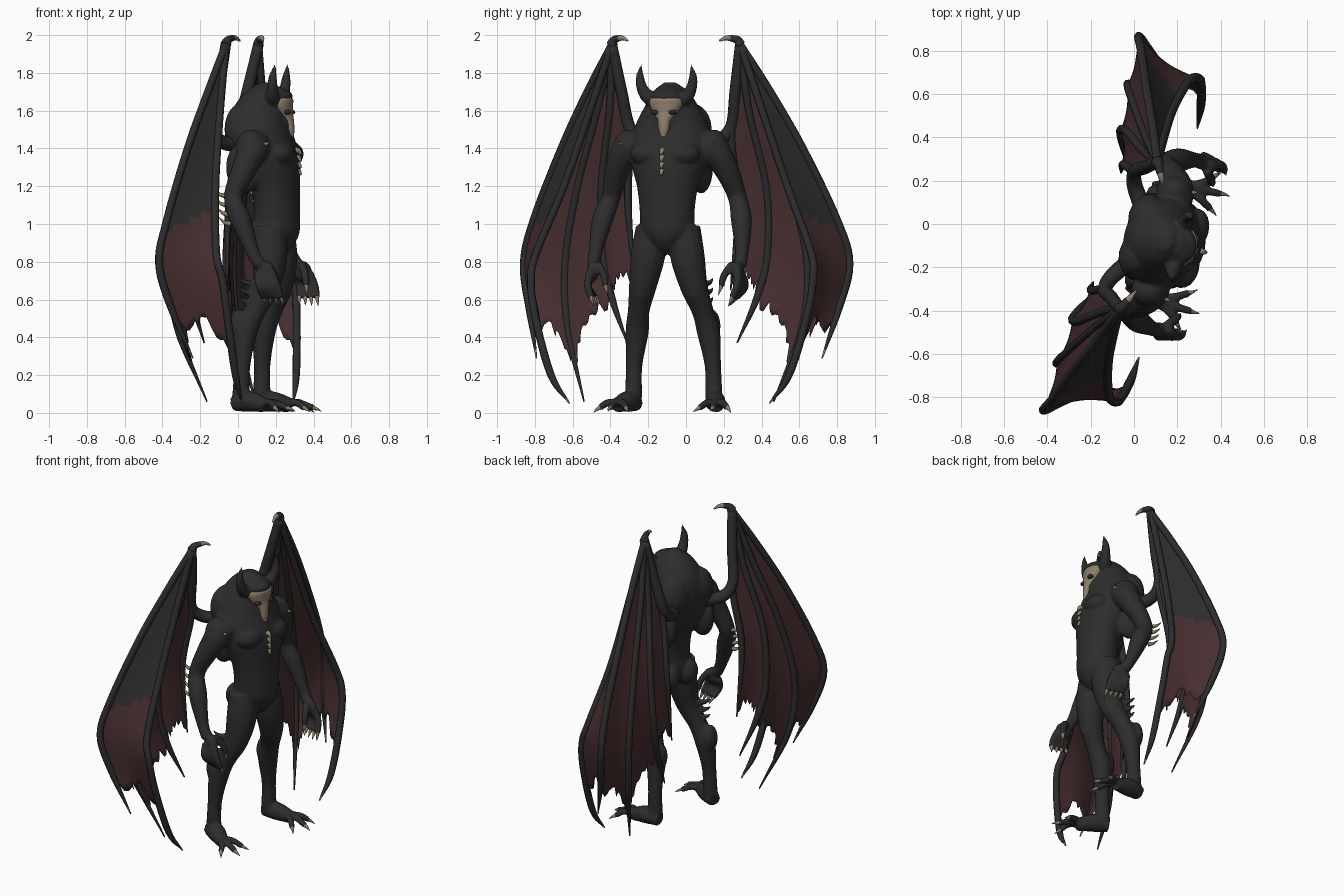
import bpy, bmesh, math, random
from mathutils import Vector, Matrix

random.seed(4)
if "Cube" in bpy.data.objects:
    bpy.data.objects.remove(bpy.data.objects["Cube"])

# The creature is built facing local +x, then turned slightly on the spot
PLACE = Matrix.Translation((.07, -.065, 0)) @ Matrix.Rotation(math.radians(-14.3), 4, 'Z')


def material(name, rgb):
    m = bpy.data.materials.new(name)
    m.use_nodes = True
    m.diffuse_color = (*rgb, 1)
    m.node_tree.nodes["Principled BSDF"].inputs["Base Color"].default_value = (*rgb, 1)
    return m


HIDE = material("charcoal_hide", (.026, .026, .027))
RED = material("maroon_membrane", (.062, .027, .029))
BONE = material("pale_bone", (.27, .21, .145))


def spline(points, steps=6):
    p = [Vector(q) for q in points]
    p = [2 * p[0] - p[1]] + p + [2 * p[-1] - p[-2]]
    out = []
    for a, b, c, d in zip(p, p[1:], p[2:], p[3:]):
        for i in range(steps):
            t = i / steps
            out.append((2 * b + (c - a) * t + (2 * a - 5 * b + 4 * c - d) * t * t
                        + (3 * b - a - 3 * c + d) * t ** 3) / 2)
    return out + [p[-2]]


def skin(bm, rings, tip=2.0):
    """Bridge rings of points; faces past the fraction tip get slot 1."""
    vs = [[bm.verts.new(p) for p in ring] for ring in rings]
    n = len(vs[0])
    for i, (a, b) in enumerate(zip(vs, vs[1:])):
        for j in range(n):
            k = (j + 1) % n
            bm.faces.new((a[j], a[k], b[k], b[j])).material_index = int(i / len(vs) >= tip)
    bm.faces.new(vs[0][::-1])
    bm.faces.new(vs[-1]).material_index = int(tip <= 1)


def tube(bm, points, radii, sides=10, tip=2.0):
    if len(radii) != len(points):
        n = len(points) - 1
        radii = [radii[0] + (radii[1] - radii[0]) * i / n for i in range(n + 1)]
    path = spline([(*p, r) for p, r in zip(points, radii)])
    pos = [q.to_3d() for q in path]
    span = pos[-1] - pos[0]
    ref = Vector((0, 0, 0))
    ref[min(range(3), key=lambda i: abs(span[i]))] = 1
    rings = []
    for i, c in enumerate(pos):
        t = (pos[min(i + 1, len(pos) - 1)] - pos[max(i - 1, 0)]).normalized()
        u = t.cross(ref).normalized()
        v = t.cross(u)
        r = max(path[i][3], .001)
        rings.append([c + r * (math.cos(a) * u + math.sin(a) * v)
                      for a in (math.tau * k / sides for k in range(sides))])
    skin(bm, rings, tip)


def loft(bm, rows, sides=28):
    """Stack of level ellipses: height, centre, half depth, half width."""
    skin(bm, [[(c + d * math.cos(a), w * math.sin(a), z)
               for a in (math.tau * k / sides for k in range(sides))]
              for z, c, d, w in spline(rows, 4)])


def ball(bm, centre, size):
    bmesh.ops.create_uvsphere(bm, u_segments=16, v_segments=10, radius=1,
                              matrix=Matrix.Translation(centre) @ Matrix.Diagonal((*size, 1)))


def mirror(bm):
    new = bmesh.ops.duplicate(bm, geom=bm.verts[:] + bm.edges[:] + bm.faces[:])["geom"]
    bmesh.ops.scale(bm, vec=(1, -1, 1), verts=[g for g in new if isinstance(g, bmesh.types.BMVert)])
    bmesh.ops.reverse_faces(bm, faces=[g for g in new if isinstance(g, bmesh.types.BMFace)])


def finish(bm, name, mats):
    bmesh.ops.recalc_face_normals(bm, faces=bm.faces[:])
    me = bpy.data.meshes.new(name)
    bm.to_mesh(me)
    bm.free()
    me.polygons.foreach_set("use_smooth", [True] * len(me.polygons))
    for m in mats:
        me.materials.append(m)
    ob = bpy.data.objects.new(name, me)
    bpy.context.collection.objects.link(ob)
    ob.matrix_world = PLACE
    return ob


# Body: limbs and muscles on one side, mirrored, then fused with the trunk
body, claws = bmesh.new(), bmesh.new()
tube(body, [(.07, .15, 1.43), (.07, .24, 1.39), (.03, .305, 1.27), (-.01, .345, 1.14),
            (.04, .38, 1.02), (.11, .4, .85), (.15, .4, .78)],
     [.08, .08, .064, .05, .056, .036, .036], 14)
tube(body, [(.12, .085, .98), (.13, .11, .82), (.115, .14, .67), (.065, .175, .54),
            (.02, .195, .43), (.005, .215, .25), (0, .22, .08)],
     [.09, .092, .074, .058, .062, .044, .046], 14)
tube(body, [(-.04, .215, .05), (.05, .24, .06), (.15, .275, .04)], [.043, .056, .038])
for centre, size in [((.19, .09, 1.37), (.07, .1, .065)), ((.06, .235, 1.4), (.085, .078, .1)),
                     ((-.03, .09, 1.5), (.09, .11, .14)), ((.05, .07, .93), (.075, .075, .085)),
                     ((.13, .145, .64), (.05, .045, .06)), ((-.02, .2, .46), (.045, .05, .09)),
                     ((.18, .395, .75), (.05, .032, .055)), ((.0, .15, 1.3), (.1, .06, .14))]:
    ball(body, centre, size)
for z in (1.03, 1.12, 1.21):
    ball(body, (.222, .04, z), (.025, .036, .045))
# Fingers, thumb and toes with claws
digits = [[(.14 + .025 * i, .405, .74), (.155 + .03 * i, .43 - .008 * i, .67), (.165 + .032 * i, .385, .61)]
          for i in range(4)]
digits.append([(.18, .37, .79), (.21, .33, .73), (.22, .315, .67)])
digits += [[(.1, .265, .045), (.18, (y + .27) / 2, .055), (x, y, .026)]
           for x, y in ((.24, .2), (.27, .28), (.22, .35))]
for d in digits:
    tube(body, d, [.023, .018])
    a, b = Vector(d[1]), Vector(d[2])
    step = (b - a).normalized()
    tube(claws, [b - step * .01, b + step * .02, b + step * .045 - Vector((0, .004, .004))], [.014, .001], 8)
# Horns and cheek tufts
tube(body, [(.13, .04, 1.65), (.14, .1, 1.67), (.15, .135, 1.72), (.155, .145, 1.78), (.165, .135, 1.85)],
     [.045, .04, .03, .022, .003])
for z in (1.54, 1.59, 1.63):
    tube(body, [(.13, .05, z), (.1, .09, z), (.06, .12, z + .02)], [.025, .004], 8)
# Bony spurs on forearm and shoulder, hide spurs behind the knee
for i in range(4):
    s = Vector((-.015 - .012 * i, .385 - .012 * i, 1 + .05 * i))
    tube(claws, [s, s + Vector((-.03, .012, .008)), s + Vector((-.06, .015, .035))], [.016, .002], 6)
for i in range(3):
    b = Vector((.07, .16, .58 + .05 * i))
    tube(body, [b, b + Vector((-.05, .04, .01)), b + Vector((-.08, .055, .035))], [.026, .006], 6)
tube(claws, [(.13, .25, 1.42), (.15, .255, 1.425), (.165, .26, 1.43)], [.014, .003], 6)
mirror(body)
mirror(claws)
loft(body, [(.84, .14, .04, .035), (.89, .13, .1, .09), (.96, .135, .125, .14), (1.08, .14, .12, .148),
            (1.2, .13, .13, .165), (1.32, .09, .17, .205), (1.42, .065, .175, .22),
            (1.52, .045, .16, .195), (1.62, .045, .135, .145), (1.7, .065, .09, .095), (1.75, .08, .03, .03)])
loft(body, [(1.46, .18, .03, .03), (1.52, .15, .07, .07), (1.58, .125, .08, .09),
            (1.64, .13, .083, .092), (1.69, .135, .086, .085), (1.73, .12, .03, .035)])
ob = finish(body, "body", [HIDE])
fuse = ob.modifiers.new("fuse", 'REMESH')
fuse.mode = 'VOXEL'
fuse.voxel_size = .0085
fuse.use_smooth_shade = True
ob.modifiers.new("relax", 'SMOOTH').iterations = 5
# Breastbone spikes join the claws
for i in range(4):
    z = 1.28 + .036 * i
    tube(claws, [(.235, 0, z), (.258, 0, z), (.272, 0, z - .02)], [.022, .006], 6)
finish(claws, "claws_and_spurs", [BONE])

# Skull mask with dark sockets
mask = bmesh.new()
loft(mask, [(1.46, .215, .018, .014), (1.5, .21, .025, .028), (1.55, .2, .032, .036), (1.59, .175, .05, .066),
            (1.63, .165, .06, .088), (1.665, .16, .062, .084), (1.69, .14, .03, .04)])
finish(mask, "skull_mask", [BONE])
sockets = bmesh.new()
ball(sockets, (.21, .047, 1.592), (.018, .022, .013))
mirror(sockets)
finish(sockets, "eye_sockets", [HIDE])

# Wing fingers from the forward one round to the inner edge, with membrane reach
WRIST = (-.05, .35, 1.95)
FINGERS = [
    ([WRIST, (-.05, .47, 1.6), (-.04, .61, 1.2), (0, .75, .85), (.04, .77, .7), (.06, .74, .5),
      (.08, .65, .2), (.09, .546, .05)], .84),
    ([WRIST, (-.11, .5, 1.7), (-.18, .66, 1.4), (-.25, .83, 1.02), (-.277, .89, .79), (-.22, .845, .55),
      (-.12, .78, .29)], .92),
    ([WRIST, (-.13, .45, 1.6), (-.22, .58, 1.2), (-.27, .66, .8), (-.24, .64, .45), (-.11, .518, .06)], .9),
    ([WRIST, (-.12, .38, 1.6), (-.22, .45, 1.2), (-.25, .45, .85), (-.23, .4, .62), (-.18, .3, .37)], .86),
    ([WRIST, (-.1, .31, 1.7), (-.14, .28, 1.45), (-.2, .3, 1.1), (-.2, .26, .65)], .97)]
bones = bmesh.new()
for points, reach in FINGERS:
    tube(bones, points, [.021] * (len(points) - 2) + [.02, .004], 8, .94)
tube(bones, [(-.04, .1, 1.42), (-.12, .21, 1.44), (-.14, .28, 1.52), (-.1, .31, 1.7), WRIST],
     [.045, .037, .033, .031, .028])
tube(bones, [WRIST, (-.04, .335, 1.975), (-.015, .285, 1.985), (.002, .25, 1.97)], [.03, .005], 8, .5)
mirror(bones)
finish(bones, "wing_bones", [HIDE, BONE])


def along(path, fraction):
    """Point at a fraction of the path's length."""
    left = fraction * sum((b - a).length for a, b in zip(path, path[1:]))
    for a, b in zip(path, path[1:]):
        size = (b - a).length
        if left <= size:
            return a.lerp(b, left / size)
        left -= size
    return path[-1]


# Ragged membranes between neighbouring fingers, sagging toward the wing's middle
wings = bmesh.new()
COLS, ROWS = 16, 30
for panel, ((pa, ra), (pb, rb)) in enumerate(zip(FINGERS, FINGERS[1:])):
    a, b = spline(pa), spline(pb)
    grid = []
    for i in range(COLS + 1):
        u = i / COLS
        arch = math.sin(math.pi * u)
        cut = .06 * arch + random.uniform(-.02, .035) * (0 < i < COLS)
        column = []
        for j in range(ROWS + 1):
            v = j / ROWS
            trim = 1 - cut * v ** 4
            p = along(a, ra * v * trim).lerp(along(b, rb * v * trim), u)
            p += (Vector((-.13, .5, p.z)) - p) * .1 * arch * v
            column.append(wings.verts.new(p))
        grid.append(column)
    for i in range(COLS):
        for j in range(ROWS):
            f = wings.faces.new((grid[i][j], grid[i + 1][j], grid[i + 1][j + 1], grid[i][j + 1]))
            # The outer panel is hide-coloured above its dividing line
            f.material_index = int(panel > 0 or f.calc_center_median().z < 1.07 - .1 * i / COLS)
bmesh.ops.remove_doubles(wings, verts=wings.verts[:], dist=.0005)
mirror(wings)
ob = finish(wings, "wing_membranes", [HIDE, RED])
ob.modifiers.new("thickness", 'SOLIDIFY').thickness = .005
